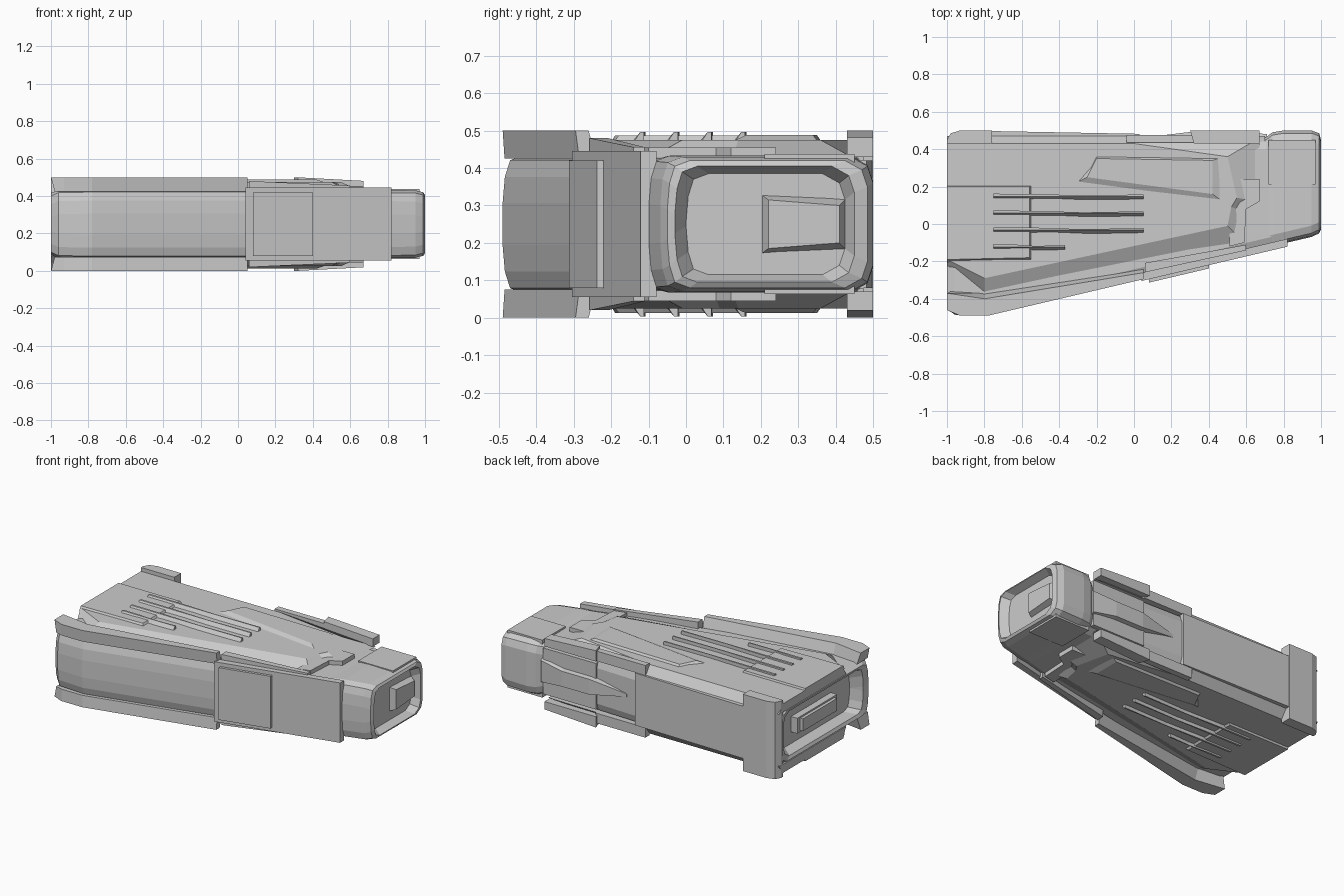
import bpy, bmesh

if "Cube" in bpy.data.objects:
    bpy.data.objects.remove(bpy.data.objects["Cube"])

MID = 0.25  # the hull is symmetric above and below this height


def finish(name, bm, mirror=False):
    bmesh.ops.recalc_face_normals(bm, faces=bm.faces[:])
    me = bpy.data.meshes.new(name)
    bm.to_mesh(me)
    bm.free()
    ob = bpy.data.objects.new(name, me)
    bpy.context.collection.objects.link(ob)
    ob.location.z = MID
    if mirror:
        m = ob.modifiers.new("Mirror", 'MIRROR')
        m.use_axis = (False, False, True)
        m.use_clip = False
    return ob


def loft(name, rings, mirror=False):
    """Skin closed rings of points and cap both ends."""
    bm = bmesh.new()
    loops = [[bm.verts.new((x, y, z - MID)) for x, y, z in r] for r in rings]
    n = len(loops[0])
    for a, b in zip(loops, loops[1:]):
        for i in range(n):
            j = (i + 1) % n
            bm.faces.new((a[i], a[j], b[j], b[i]))
    bm.faces.new(loops[0])
    bm.faces.new(loops[-1])
    return finish(name, bm, mirror)


def prism(name, low, z0, z1, top=None, mirror=True):
    """Extrude a plan outline; the top outline may differ and z1 may be a function of x."""
    zf = z1 if callable(z1) else (lambda x: z1)
    return loft(name, [[(x, y, z0) for x, y in low],
                       [(x, y, zf(x)) for x, y in (top or low)]], mirror)


def box(name, x0, x1, y0, y1, z0, z1, mirror=False):
    return prism(name, [(x0, y0), (x1, y0), (x1, y1), (x0, y1)], z0, z1, mirror=mirror)


def section(x, y0, y1, h, skew=0.0):
    """Rounded hull cross-section; skew shears the front edge along x."""
    half = [(y0 + .06, h), (y0 + .02, h - .015), (y0 + .006, h - .06), (y0, h - .13)]
    back = [(y1, h - .07), (y1 - .015, h - .025), (y1 - .06, h)]
    side = half + [(y, -z) for y, z in half[::-1]]
    rear = [(y, -z) for y, z in back[::-1]] + back
    return [(x, y, MID + z) for y, z in side + rear]


def edge(x):
    """Front side line of the tapered hull, in plan."""
    return -.49 + (x + .8) * .235


# Main hull with a recessed tail end
loft("main_hull", [
    section(-.92, -.37, .36, .13),
    section(-.99, -.41, .41, .145),
    section(-1.0, -.45, .45, .165),
    section(-.96, -.485, .48, .183),
    section(-.78, edge(-.78) - .005, .485, .186),
    section(0.0, edge(0), .47, .186),
    section(.3, edge(.3), .46, .186),
    section(.74, edge(.74), .455, .175)])
box("tail_bar", -.97, -.925, -.17, .24, .2, .3)
box("tail_bar_front", -.99, -.97, -.14, .21, .21, .29)

# Nose with a recessed end and docking bar
loft("nose", [
    section(.7, edge(.7) + .02, .46, .17),
    section(.74, edge(.74) + .01, .49, .18),
    section(.8, edge(.8) + .01, .5, .183),
    section(.95, edge(.95) + .01, .5, .18),
    section(.99, -.05, .485, .17),
    section(1.0, -.03, .45, .155),
    section(.95, .0, .425, .135)])
loft("nose_bar", [
    [(.94, .2, .17), (.94, .43, .18), (.94, .43, .32), (.94, .2, .33)],
    [(.985, .22, .185), (.985, .41, .2), (.985, .41, .3), (.985, .22, .315)]])
box("nose_top_panel", .72, .97, .21, .45, .41, .437, mirror=True)

# Raised decks, top and bottom
deck_low = [(-1, -.22), (-.8, -.39), (.6, -.11), (.59, .07), (.67, .12), (.67, .46),
            (0, .47), (-1, .47)]
deck_top = [(-1, -.19), (-.8, -.29), (.5, -.01), (.52, .09), (.55, .14), (.5, .36),
            (0, .43), (-1, .43)]
prism("deck", deck_low, .42, .475, deck_top)
prism("deck_rear_panel", [(-1, -.205), (-.54, -.2), (-.54, .21), (-1, .21)], .46, .487,
      [(-1, -.19), (-.56, -.18), (-.56, .2), (-1, .2)])
prism("deck_spine", [(-.35, .2), (.5, .1), (.48, .36), (-.2, .37)], .46, .488,
      [(-.25, .25), (.42, .16), (.42, .34), (-.2, .35)])
prism("deck_front_step", [(.51, -.12), (.59, -.1), (.6, .08), (.67, .12), (.67, .24), (.51, .24)],
      .42, .455)

# Louvre fins on the decks
for i, y in enumerate((.14, .05, -.04, -.13)):
    x1 = -.37 if i == 3 else .05
    L = x1 + .75
    low = [(-.75, y - .022), (-.75 + L * .3, y - .012), (-.75 + L * .6, y - .022), (x1, y - .016),
           (x1, y + .018), (-.75 + L * .6, y + .012), (-.75 + L * .3, y + .02), (-.75, y + .022)]
    top = [(x, y + .008) if k < 4 else (x, yy) for k, (x, yy) in enumerate(low)]
    prism("fin_%d" % (i + 1), low, .46, .497, top)

# Armour rails along the tapered front side
rail = [(-.98, -.47), (-.93, -.485), (-.78, -.485), (.05, edge(.05) + .005),
        (.05, edge(.05) + .05), (-.8, -.37), (-.98, -.36)]
rail_top = [(-1, -.46), (-.93, -.49), (-.78, -.49), (.05, edge(.05) - .005),
            (.05, edge(.05) + .03), (-.8, -.4), (-1, -.37)]
prism("front_rail", rail, .425, .5, rail_top)
prism("front_rail_forward",
      [(.06, edge(.06) + .03), (.6, edge(.6) + .02), (.6, edge(.6) + .05), (.06, edge(.06) + .08)],
      .42, lambda x: .48 - max(0, x - .3) * .08)

# Side plates on the tapered front side
def side_plate(name, x0, x1, out, z0, z1):
    prism(name, [(x0, edge(x0) - out), (x1, edge(x1) - out),
                 (x1, edge(x1) + .03), (x0, edge(x0) + .03)], z0, z1, mirror=False)


side_plate("front_skirt", .04, .82, .012, .055, .445)
side_plate("front_access_panel", .08, .4, .03, .08, .42)

# Back side: tail block, wall panel, upper flaps and thruster
prism("tail_block", [(-1, .43), (-.76, .43), (-.76, .5), (-.93, .5), (-.98, .485), (-1, .45)],
      0, .5, mirror=False)
prism("back_wall_panel", [(-.77, .45), (.03, .45), (.03, .482), (-.77, .497)], .08, .42,
      mirror=False)
box("back_mid_flap", -.04, .32, .435, .475, .42, .485, mirror=True)
prism("back_forward_flap", [(.32, .43), (.67, .43), (.67, .5), (.3, .5)], .43,
      lambda x: .5 - max(0, x - .4) * .07)
box("back_forward_wall", .32, .7, .44, .47, .1, .4)
loft("back_thruster", [
    [(.1, .45, .24), (.1, .468, .24), (.1, .468, .26), (.1, .45, .26)],
    [(.35, .45, .19), (.35, .498, .2), (.35, .498, .3), (.35, .45, .31)],
    [(.55, .45, .19), (.55, .498, .2), (.55, .498, .3), (.55, .45, .31)],
    [(.71, .45, .16), (.71, .48, .18), (.71, .48, .32), (.71, .45, .34)]])
